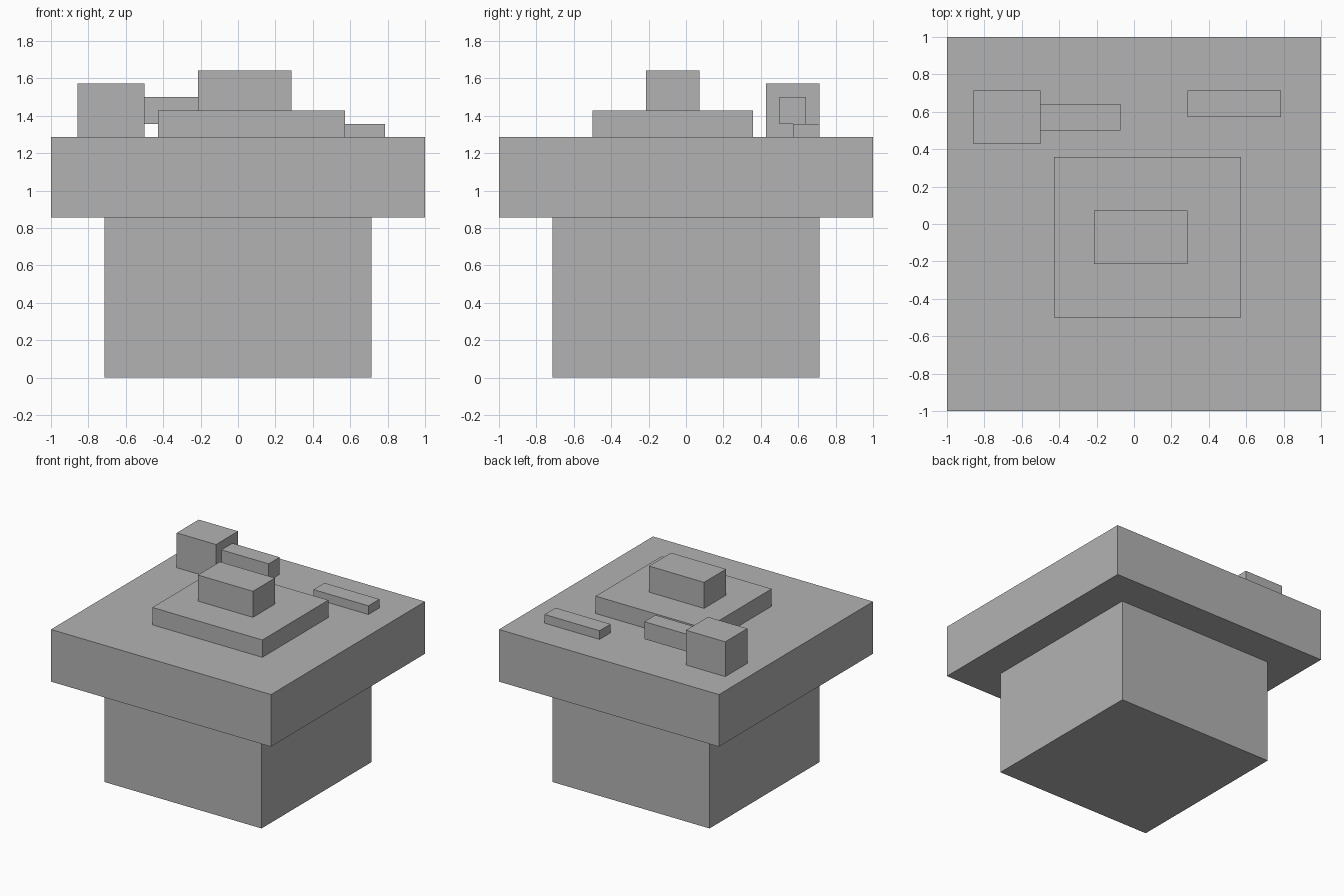
import bpy

if "Cube" in bpy.data.objects:
    bpy.data.objects.remove(bpy.data.objects["Cube"])

U = 1 / 14  # block unit: the table top is 28 units wide

grey = bpy.data.materials.new("plain_grey")
grey.diffuse_color = (0.45, 0.45, 0.45, 1)
grey.use_nodes = True
grey.node_tree.nodes["Principled BSDF"].inputs["Base Color"].default_value = grey.diffuse_color


def box(name, x, y, z):
    """Axis-aligned block from (min, max) ranges in block units."""
    ranges = (x, y, z)
    bpy.ops.mesh.primitive_cube_add(
        size=1, location=[(a + b) / 2 * U for a, b in ranges])
    ob = bpy.context.object
    ob.name = name
    ob.scale = [(b - a) * U for a, b in ranges]
    bpy.ops.object.transform_apply(location=False, rotation=False, scale=True)
    ob.data.materials.append(grey)
    return ob


# Table
box("table_base", (-10, 10), (-10, 10), (0, 12))
box("table_top", (-14, 14), (-14, 14), (12, 18))

# Plate with food
box("plate", (-6, 8), (-7, 5), (18, 20))
box("food", (-3, 4), (-3, 1), (20, 23))

# Mug with handle
box("mug", (-12, -7), (6, 10), (18, 22))
box("mug_handle", (-7, -1), (7, 9), (19, 21))

# Cutlery
box("cutlery", (4, 11), (8, 10), (18, 19))
